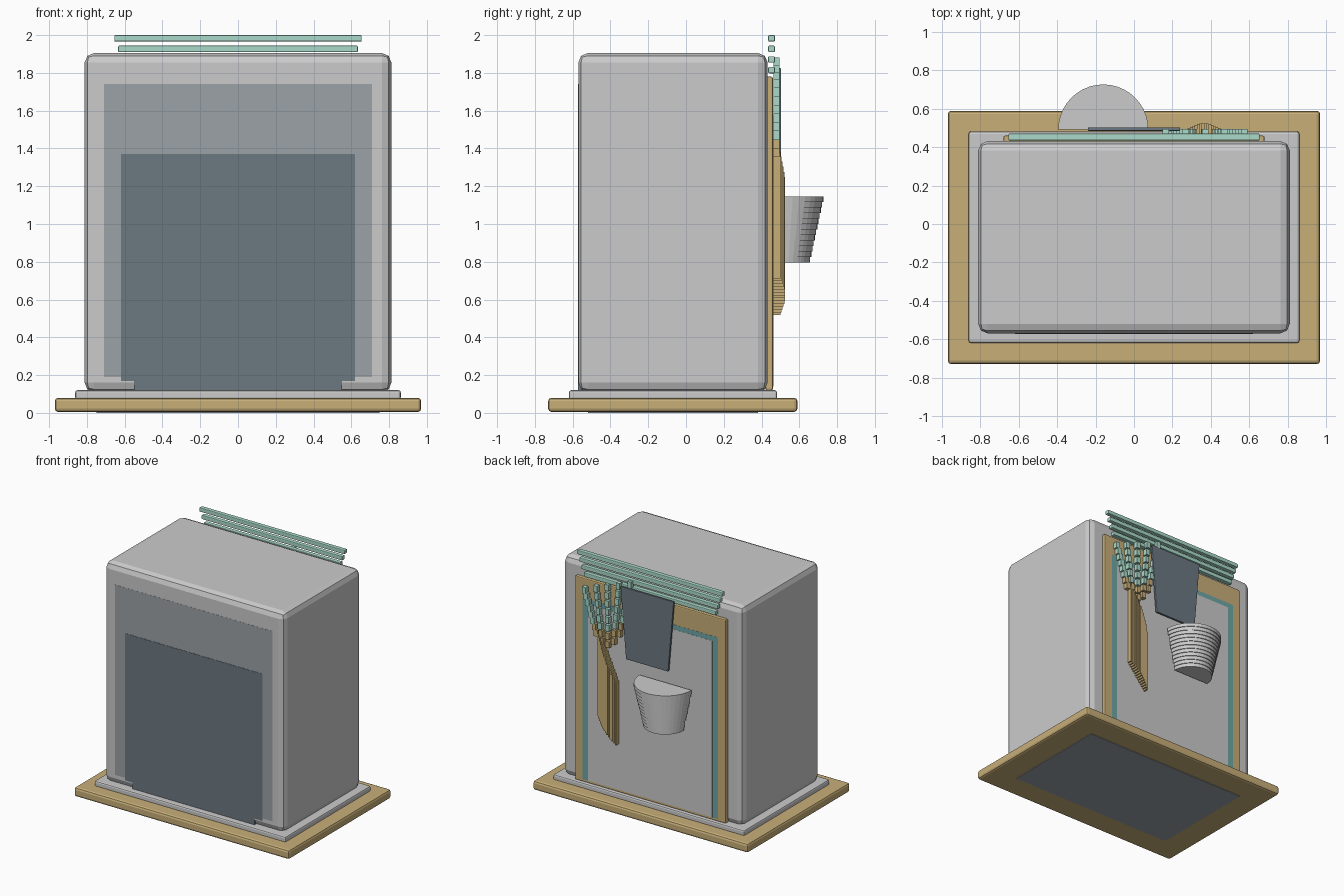
import bpy, bmesh, math

if "Cube" in bpy.data.objects:
    bpy.data.objects.remove(bpy.data.objects["Cube"])


def material(name, rgb):
    m = bpy.data.materials.new(name)
    m.diffuse_color = (*rgb, 1)
    m.use_nodes = True
    m.node_tree.nodes["Principled BSDF"].inputs["Base Color"].default_value = m.diffuse_color
    return m


TAN = material("tan", (0.58, 0.43, 0.19))
MINT = material("mint", (0.40, 0.70, 0.58))
SLATE = material("slate", (0.15, 0.19, 0.22))
GREY = material("mid_grey", (0.33, 0.36, 0.39))
TEAL = material("teal", (0.16, 0.38, 0.38))


def finish(name, bm, mat=None, bevel=0, segments=2):
    bmesh.ops.recalc_face_normals(bm, faces=bm.faces[:])
    me = bpy.data.meshes.new(name)
    bm.to_mesh(me)
    bm.free()
    ob = bpy.data.objects.new(name, me)
    bpy.context.collection.objects.link(ob)
    if mat:
        me.materials.append(mat)
    if bevel:
        b = ob.modifiers.new("bevel", 'BEVEL')
        b.width, b.segments = bevel, segments
    return ob


def add_box(bm, x, y, z):
    verts = bmesh.ops.create_cube(bm, size=1)["verts"]
    for v in verts:
        v.co = [(a + b) / 2 + c * (b - a) for (a, b), c in zip((x, y, z), v.co)]


def box(name, x, y, z, mat=None, bevel=0, segments=2):
    bm = bmesh.new()
    add_box(bm, x, y, z)
    return finish(name, bm, mat, bevel, segments)


def prism(bm, lower, upper):
    """Closed solid between two matching outlines."""
    a = [bm.verts.new(p) for p in lower]
    b = [bm.verts.new(p) for p in upper]
    bm.faces.new(a)
    bm.faces.new(b)
    for i in range(len(a)):
        j = (i + 1) % len(a)
        bm.faces.new((a[i], a[j], b[j], b[i]))


# base slab, plinth and main body
box("base_slab", (-.97, .97), (-.73, .59), (.005, .08), TAN, .018)
box("underside_plate", (-.75, .75), (-.52, .38), (0, .02), GREY)
box("plinth", (-.862, .862), (-.62, .482), (.07, .12), None, .012)
box("body", (-.812, .812), (-.57, .432), (.11, 1.905), None, .05)

# layered front panels, almost flush with the body
box("front_panel_outer", (-.71, .71), (-.571, -.55), (.19, 1.74), GREY)
box("front_panel_middle", (-.62, .62), (-.572, -.55), (.17, 1.37), SLATE)
box("front_panel_inner", (-.55, .55), (-.573, -.55), (.12, 1.366), SLATE)

# back board with inset panels
box("back_board", (-.68, .68), (.42, .46), (.12, 1.78), TAN, .008)
box("back_panel_teal", (-.61, .61), (.44, .461), (.14, 1.62), TEAL)
box("back_panel_grey", (-.56, .56), (.44, .462), (.14, 1.58))

# four horizontal bars across the top of the back
for i in range(4):
    half = .655 - .02 * i
    z = 1.983 - .056 * i
    box(f"top_bar_{i + 1}", (-half, half), (.435, .471), (z - .017, z + .017), MINT, .006)

# tapered dark plate hanging on the back
bm = bmesh.new()
outline = [(-.19, 1.245), (.19, 1.245), (.24, 1.825), (-.24, 1.825)]
prism(bm, [(x, .485, z) for x, z in outline], [(x, .503, z) for x, z in outline])
finish("hanging_plate", bm, SLATE, .004)

# ribbed half-round basket
bm = bmesh.new()
LAYERS = 12
for i in range(LAYERS):
    r = .165 + .07 * i / (LAYERS - 1)
    z0 = .797 + .029 * i
    ring = [(-.16 + r * math.cos(math.pi * k / 20), .492 + r * math.sin(math.pi * k / 20))
            for k in range(21)]
    prism(bm, [(x, y, z0) for x, y in ring], [(x, y, z0 + .029) for x, y in ring])
basket = finish("ribbed_basket", bm)

# domed handle built from vertical slats
bm = bmesh.new()
N = 14
for i in range(N):
    t = (i + .5) / N
    x0, x1 = .28 + .17 * i / N, .28 + .17 * (i + 1) / N
    low = .51 + .21 * t
    high = 1.02 + .36 * min(1, t * 1.05)
    add_box(bm, (x0, x1), (.458, .497 + .028 * math.sin(math.pi * t)), (low, high))
finish("handle", bm, TAN)

# stepped bristle strands: mint upper blocks, tan lower blocks
mint_bm, tan_bm = bmesh.new(), bmesh.new()
STEPS = 8
for s in range(5):
    u = s / 4
    top = (.575 - .41 * u, 1.70 + .155 * u)
    bottom = (.47 - .21 * u, 1.38 - .09 * math.sin(math.pi * u) + .05 * u)
    for k in range(STEPS):
        t = k / (STEPS - 1)
        x = top[0] + (bottom[0] - top[0]) * t
        z = top[1] + (bottom[1] - top[1]) * t
        add_box(mint_bm if k < 6 else tan_bm,
                (x - .017, x + .017), (.462, .496), (z - .026, z + .026))
finish("bristle_tops", mint_bm, MINT)
finish("bristle_roots", tan_bm, TAN)
